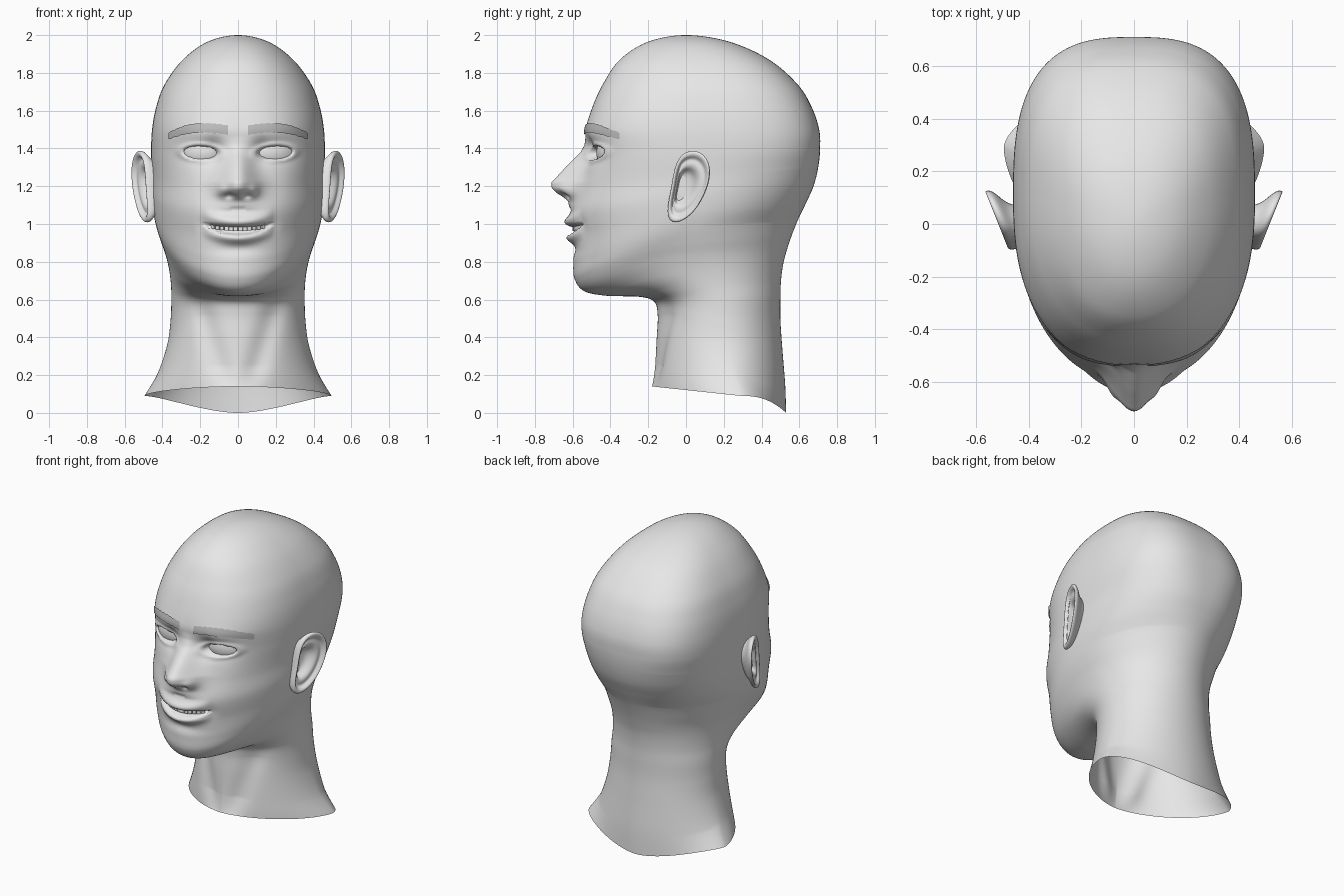
import bpy, bmesh, math
from mathutils import Matrix, Vector
from mathutils.bvhtree import BVHTree

if "Cube" in bpy.data.objects:
    bpy.data.objects.remove(bpy.data.objects["Cube"])


def material(name, v):
    m = bpy.data.materials.new(name)
    m.diffuse_color = (v, v, v, 1)
    m.use_nodes = True
    m.node_tree.nodes["Principled BSDF"].inputs["Base Color"].default_value = m.diffuse_color
    return m


SKIN = material("light grey", 0.8)
HAIR = material("brow grey", 0.5)


def finish(name, bm, mat, mirror=False, subsurf=0):
    bmesh.ops.remove_doubles(bm, verts=bm.verts, dist=1e-5)
    bmesh.ops.recalc_face_normals(bm, faces=bm.faces)
    for f in bm.faces:
        f.smooth = True
    me = bpy.data.meshes.new(name)
    bm.to_mesh(me)
    bm.free()
    me.materials.append(mat)
    ob = bpy.data.objects.new(name, me)
    bpy.context.collection.objects.link(ob)
    if subsurf:
        s = ob.modifiers.new("subsurf", "SUBSURF")
        s.levels = s.render_levels = subsurf
    if mirror:
        ob.modifiers.new("mirror", "MIRROR")
    return ob


def skin_rows(bm, rows, closed):
    """Quads between successive rows of points."""
    vs = [[bm.verts.new(p) for p in r] for r in rows]
    n = len(vs[0])
    for a, b in zip(vs, vs[1:]):
        for j in range(n if closed else n - 1):
            k = (j + 1) % n
            bm.faces.new((a[j], a[k], b[k], b[j]))
    return vs


def spline(pts, s):
    """Catmull-Rom through evenly numbered points."""
    i = min(int(s), len(pts) - 2)
    t = s - i
    p = [pts[max(0, min(len(pts) - 1, i + k))] for k in (-1, 0, 1, 2)]
    return [0.5 * (2 * b + (c - a) * t + (2 * a - 5 * b + 4 * c - d) * t * t
                   + (3 * b - a - 3 * c + d) * t ** 3) for a, b, c, d in zip(*p)]


def table(pts, z):
    for (z0, d0), (z1, d1) in zip(pts, pts[1:]):
        if z0 <= z <= z1:
            return d0 + (d1 - d0) * (z - z0) / (z1 - z0)
    return 0.0


def bump(x, z, cx, cz, sx, sz):
    return math.exp(-((x - cx) / sx) ** 2 - ((z - cz) / sz) ** 2)


def clamp(v):
    return max(0.0, min(1.0, v))


# Head rings from neck to crown: front line (y, z), side line (x, y, z, roundness), back line (y, z)
FRONT = [(-.18, .14), (-.165, .25), (-.155, .40), (-.15, .52), (-.17, .59), (-.25, .615), (-.42, .62),
         (-.54, .645), (-.59, .71), (-.597, .80), (-.595, .92), (-.61, 1.06), (-.565, 1.2), (-.53, 1.36),
         (-.53, 1.5), (-.495, 1.62), (-.44, 1.74), (-.35, 1.87), (-.2, 1.965), (0, 2), (.2, 1.965)]
SIDE = [(.495, .29, .09, 1.7), (.425, .25, .21, 1.9), (.375, .22, .36, 2), (.357, .2, .49, 2),
        (.353, .18, .60, 2), (.355, .14, .68, 2), (.365, .1, .76, 2), (.383, .06, .835, 2),
        (.407, .04, .905, 2), (.43, .03, .98, 2), (.447, .05, 1.06, 2.05), (.455, .06, 1.15, 2.1),
        (.455, .08, 1.25, 2.2), (.46, .1, 1.38, 2.4), (.455, .1, 1.5, 2.45), (.433, .1, 1.62, 2.4),
        (.388, .1, 1.74, 2.3), (.292, .08, 1.87, 2.2), (.16, .03, 1.965, 2), (0, 0, 2, 2),
        (-.16, -.03, 1.965, 2)]
BACK = [(.53, 0), (.525, .15), (.51, .34), (.50, .49), (.50, .61), (.503, .70), (.515, .79), (.535, .865),
        (.56, .94), (.592, 1.02), (.635, 1.11), (.675, 1.2), (.70, 1.3), (.71, 1.4), (.705, 1.5),
        (.665, 1.62), (.59, 1.74), (.44, 1.87), (.23, 1.965), (0, 2), (-.2, 1.965)]
NOSE = [(1.08, .008), (1.12, .03), (1.14, .06), (1.165, .11), (1.19, .143), (1.22, .153), (1.25, .132),
        (1.30, .098), (1.345, .062), (1.38, .03), (1.42, .008), (1.46, 0)]


def face_relief(x, z):
    """How far the face stands forward of the plain head at (x, z)."""
    x = abs(x)
    # nose with wings and nostrils
    wide = .05 + .05 * clamp((1.42 - z) / .2)
    d = table(NOSE, z) * math.exp(-(x / wide) ** 2)
    d += .02 * bump(x, z, .085, 1.18, .025, .03) - .025 * bump(x, z, .045, 1.15, .022, .014)
    # eye sockets, lids, brow ridge and cheekbones
    d -= .03 * bump(x, z, .125, 1.39, .05, .06) + .02 * bump(x, z, .2, 1.38, .09, .06)
    r = math.hypot((x - .195) / .093, (z - 1.378 - .05 * (x - .195)) / .036)
    d += .012 * math.exp(-((r - 1.2) / .25) ** 2) - .035 * clamp((1.05 - r) * 4)
    d += .008 * bump(x, z, .18, 1.49, .14, .04) + .008 * bump(x, z, .27, 1.2, .1, .1)
    # open mouth between two lips
    arch = max(0, 1 - (x / .19) ** 2)
    dz = z - (.965 + .03 * (x / .17) ** 2)
    d += arch * (.035 * math.exp(-((dz - .045) / .032) ** 2) + .038 * math.exp(-((dz + .04) / .028) ** 2))
    d -= .045 * clamp(1.8 * (1 - abs(dz) / (.024 * arch + .003))) * clamp(arch * 3)
    d -= .01 * bump(x, z, 0, .865, .12, .03) + .006 * bump(x, z, .195, 1.0, .025, .04)
    return d


def head_rows(sub=14, cols=220):
    rows = []
    for i in range(19 * sub + 1):
        s = i / sub
        (yf, zf), (w, ys, zs, n), (yb, zb) = spline(FRONT, s), spline(SIDE, s), spline(BACK, s)
        jaw = 1 + .9 * math.exp(-((s - 6.5) / 2) ** 2)   # jaw edge climbs quickly away from the chin
        hem = 1 + 1.5 * clamp(1 - s)                     # neck hem drops late at the nape
        row = []
        for j in range(cols):
            u = -1 + 2 * j / cols
            t = math.pi * math.copysign(abs(u) ** 1.25, u)
            sn, c = math.sin(t), math.cos(t)
            e = 2 / (n if c > 0 else n + .4 * clamp((s - 9) / 3))
            k = abs(c) ** e
            x = w * math.copysign(abs(sn) ** e, sn)
            y = ys + ((yf if c > 0 else yb) - ys) * k
            z = zs + (zf - zs) * k ** jaw if c > 0 else zs + (zb - zs) * k ** hem
            if c > 0 and s > 6.5:
                y -= face_relief(x, z) * clamp(c * 4)
            elif c > 0 and s < 5:   # neck muscles running from throat to ear
                groove = bump(abs(x), 0, .06 + .3 * max(0, z - .12), 0, .065, 1)
                y += .022 * groove * clamp(s) * clamp((5 - s) / 2)
            row.append((x, y, z))
        rows.append(row)
    return rows


bm = bmesh.new()
skin_rows(bm, head_rows(), True)
bm.normal_update()
surface = BVHTree.FromBMesh(bm)
finish("head_and_neck", bm, SKIN)

# Eyeballs
bm = bmesh.new()
bmesh.ops.create_uvsphere(bm, u_segments=32, v_segments=20, radius=1,
                          matrix=Matrix.Translation((.195, -.4, 1.378)) @ Matrix.Rotation(.3, 4, 'Z')
                          @ Matrix.Diagonal((.115, .07, .09, 1)))
finish("eyeballs", bm, SKIN, mirror=True)

# Eyebrows: thin strips laid on the brow ridge
bm = bmesh.new()
rows = []
for i in range(33):
    s = i / 32
    x = .05 + .315 * s
    zc = 1.497 + .016 * math.sin(.9 * math.pi * s) - .036 * s ** 3
    h = .025 * (1 - .3 * s ** 4) + .002 * math.sin(i * 1.9)
    row = []
    for k in range(5):
        z = zc + h * (k / 2 - 1)
        hit = surface.ray_cast(Vector((x, -2, z)), Vector((0, 1, 0)))[0]
        row.append((x + .002, (hit.y if hit else -.4) - .007, z))
    rows.append(row)
skin_rows(bm, rows, False)
finish("eyebrows", bm, HAIR, mirror=True)

# Upper teeth along the dental arch
bm = bmesh.new()
for i in range(12):
    x = (i - 5.5) * .0235
    bmesh.ops.create_cube(bm, size=1, matrix=Matrix.Translation((x, -.59 + 2.5 * x * x, .982 + .8 * x * x))
                          @ Matrix.Rotation(5 * x, 4, 'Z') @ Matrix.Diagonal((.022, .02, .04, 1)))
teeth = finish("upper_teeth", bm, SKIN)
for p in teeth.data.polygons:
    p.use_smooth = False

# Ears: one outline repeated at several sizes and depths, from the root over the rim into the bowl
EAR = [(-.065, 1.28), (-.035, 1.365), (.035, 1.395), (.1, 1.37), (.135, 1.29), (.115, 1.19), (.07, 1.1),
       (.01, 1.03), (-.06, 1.0), (-.1, 1.03), (-.095, 1.11), (-.075, 1.2)]
LAYERS = [(.62, -.13, -.02), (.7, -.06, -.02), (.97, -.03, 0), (1.02, -.01, 0), (.98, .006, 0),
          (.86, .003, 0), (.78, -.022, 0), (.66, -.012, -.005), (.52, -.018, -.012), (.42, -.05, -.018),
          (.25, -.06, -.02)]
bm = bmesh.new()
rows = []
for size, depth, shift in LAYERS:
    row = []
    for y, z in EAR:
        y, z = .015 + (y - .015) * size + shift, 1.2 + (z - 1.2) * size
        row.append((.472 + (y + .1) * .4 + depth, y, z))
    rows.append(row)
bm.faces.new(skin_rows(bm, rows, True)[-1])
finish("ears", bm, SKIN, mirror=True, subsurf=2)
